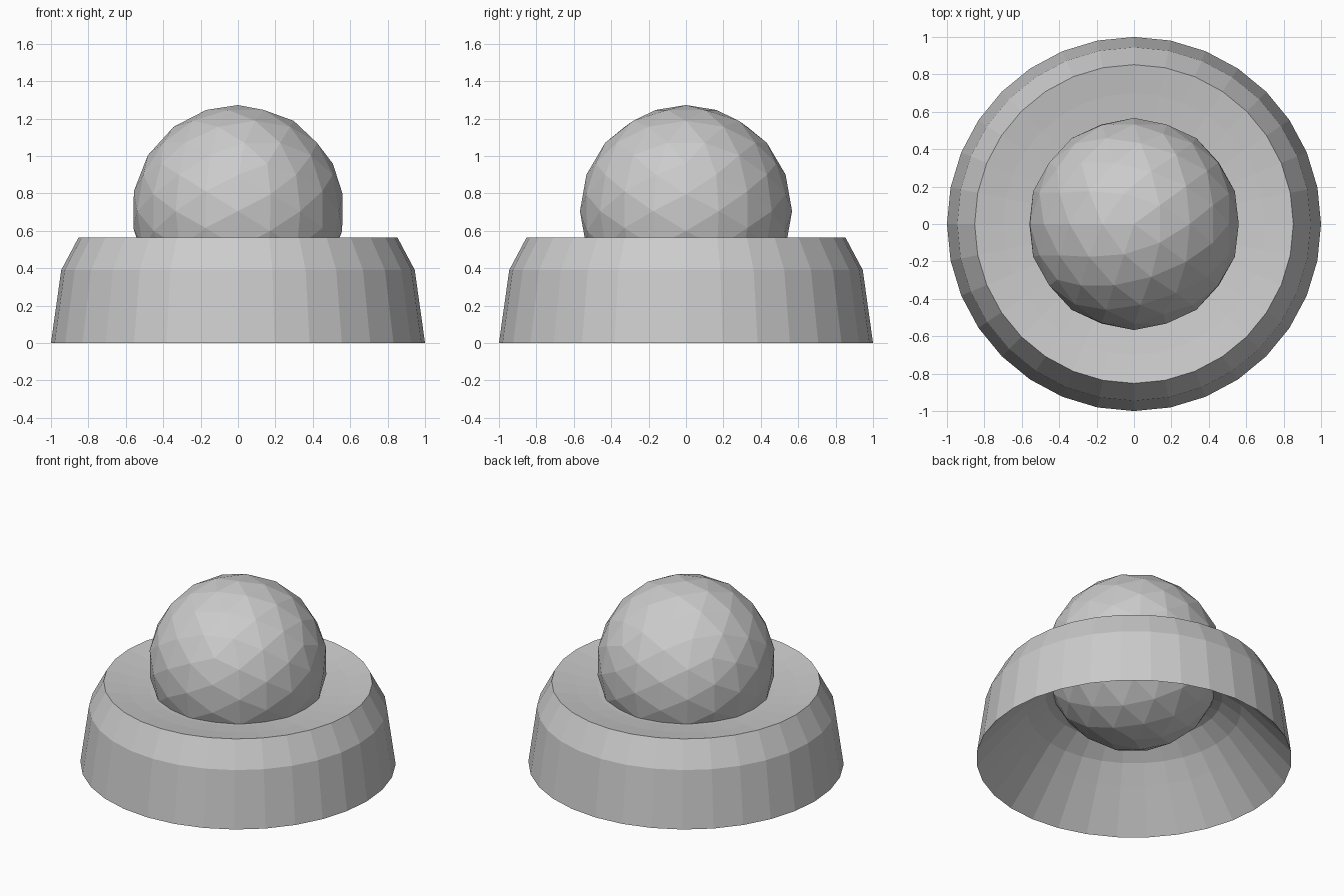
import bpy, bmesh, math

if "Cube" in bpy.data.objects:
    bpy.data.objects.remove(bpy.data.objects["Cube"])

BALL_R = 0.567


def add_mesh(name, bm):
    mesh = bpy.data.meshes.new(name)
    bm.to_mesh(mesh)
    bm.free()
    obj = bpy.data.objects.new(name, mesh)
    bpy.context.collection.objects.link(obj)
    return obj


def lathe(name, profile, sides):
    """Revolve (radius, height) points around z."""
    bm = bmesh.new()
    rings = []
    for r, z in profile:
        rings.append([bm.verts.new((r * math.cos(2 * math.pi * i / sides),
                                    r * math.sin(2 * math.pi * i / sides), z))
                      for i in range(sides)])
    for low, high in zip(rings, rings[1:]):
        for i in range(sides):
            j = (i + 1) % sides
            bm.faces.new((low[i], low[j], high[j], high[i]))
    return add_mesh(name, bm)


# Base: tapered wall, shoulder, shallow dished top, meeting a vaulted underside
lathe("base", [(0.46, 0.48), (0.56, 0.45), (0.68, 0.36), (0.78, 0.25),
               (1.0, 0.0), (0.945, 0.39), (0.852, 0.565),
               (0.70, 0.54), (0.56, 0.522), (0.46, 0.515)], 32)

# Ball: geodesic of pentagons and hexagons with raised centres
bm = bmesh.new()
bmesh.ops.create_icosphere(bm, subdivisions=2, radius=BALL_R)
points = [v.co.copy() for v in bm.verts]
points += [f.calc_center_median().normalized() * BALL_R for f in bm.faces]
bm.clear()
for p in points:
    bm.verts.new(p)
bmesh.ops.convex_hull(bm, input=bm.verts[:])
bmesh.ops.recalc_face_normals(bm, faces=bm.faces[:])
ball = add_mesh("ball", bm)
ball.location.z = 0.705
